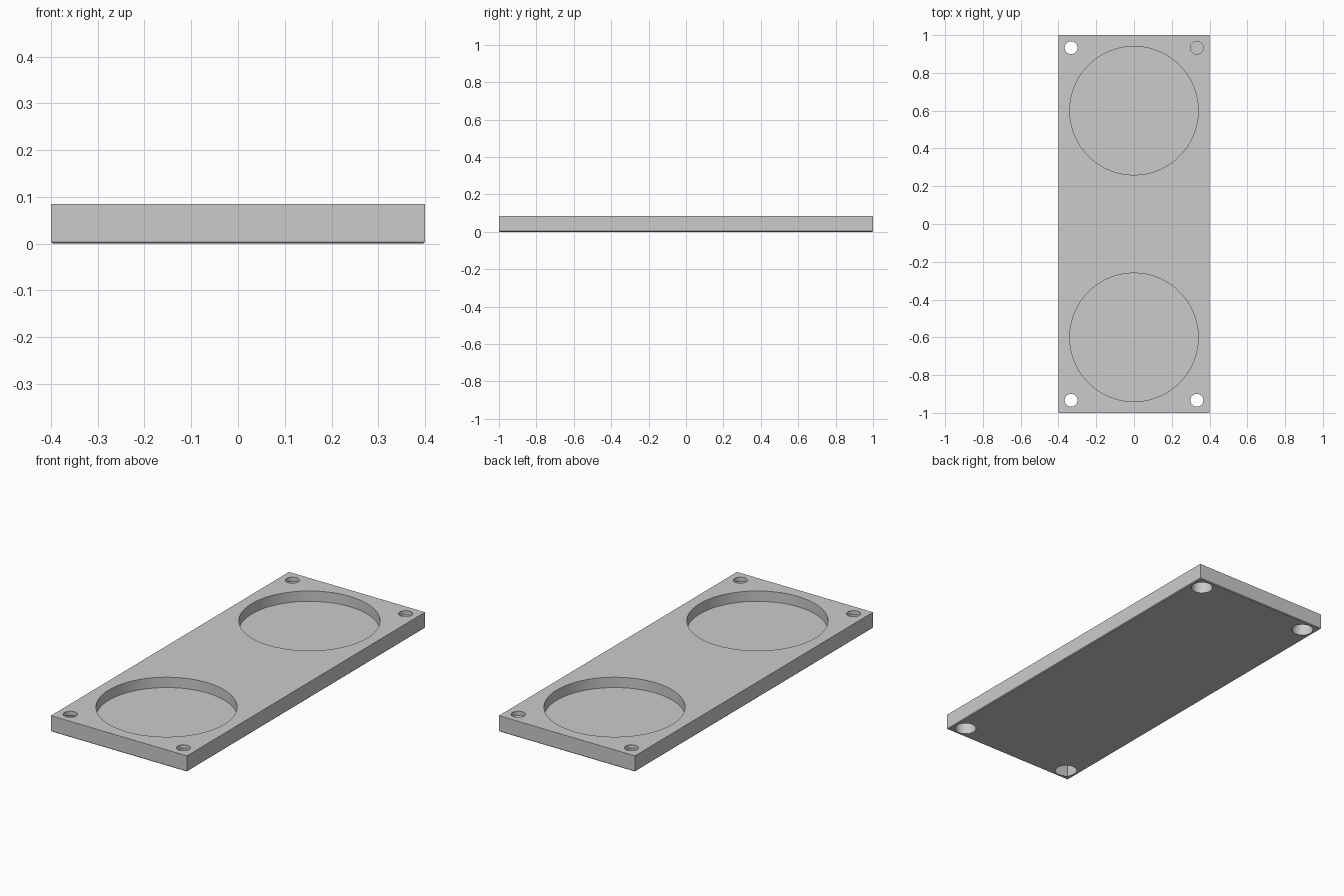
import bpy
import bmesh

# Remove the default cube
cube = bpy.data.objects.get("Cube")
if cube:
    bpy.data.objects.remove(cube, do_unlink=True)

WIDTH, LENGTH, HEIGHT = 0.8, 2.0, 0.085
EDGE = 0.004

grey = bpy.data.materials.new("plain grey")
grey.use_nodes = True
colour = (0.6, 0.6, 0.6, 1)
grey.diffuse_color = colour
grey.node_tree.nodes["Principled BSDF"].inputs["Base Color"].default_value = colour

# Flat rectangular plate with a fine chamfer around its underside
bpy.ops.mesh.primitive_cube_add(size=1, location=(0, 0, HEIGHT / 2))
plate = bpy.context.object
plate.name = "base_plate"
plate.dimensions = (WIDTH, LENGTH, HEIGHT)
bpy.ops.object.transform_apply(location=True, scale=True)
plate.data.materials.append(grey)
bm = bmesh.new()
bm.from_mesh(plate.data)
under = [e for e in bm.edges if all(v.co.z < 0.01 for v in e.verts)]
bmesh.ops.bevel(bm, geom=under, offset=EDGE, segments=1, affect='EDGES')
bm.to_mesh(plate.data)
bm.free()


def cut(name, x, y, radius, bottom, top, sides):
    """Cut a round, upright hole between two heights."""
    bpy.ops.mesh.primitive_cylinder_add(
        vertices=sides, radius=radius, depth=top - bottom,
        location=(x, y, (bottom + top) / 2))
    cutter = bpy.context.object
    cutter.name = name
    cutter.data.materials.append(grey)
    cutter.hide_render = True
    mod = plate.modifiers.new(name, 'BOOLEAN')
    mod.operation = 'DIFFERENCE'
    mod.solver = 'EXACT'
    mod.object = cutter
    bpy.context.view_layer.objects.active = plate
    bpy.ops.object.modifier_apply(modifier=name)
    bpy.data.objects.remove(cutter, do_unlink=True)


for side in (-1, 1):
    # Large shallow round pocket
    cut("pocket_cutter", 0, side * 0.6, 0.34, 0.03, 0.2, 96)
    # Corner screw holes, widened from below
    for across in (-1, 1):
        x, y = across * 0.333, side * 0.933
        cut("screw_hole_cutter", x, y, 0.034, -0.1, 0.2, 48)
        cut("counterbore_cutter", x, y, 0.053, -0.1, 0.063, 48)

# Smooth round walls, crisp edges
bpy.ops.object.select_all(action='DESELECT')
plate.select_set(True)
bpy.context.view_layer.objects.active = plate
bpy.ops.object.shade_smooth_by_angle(angle=0.5)
